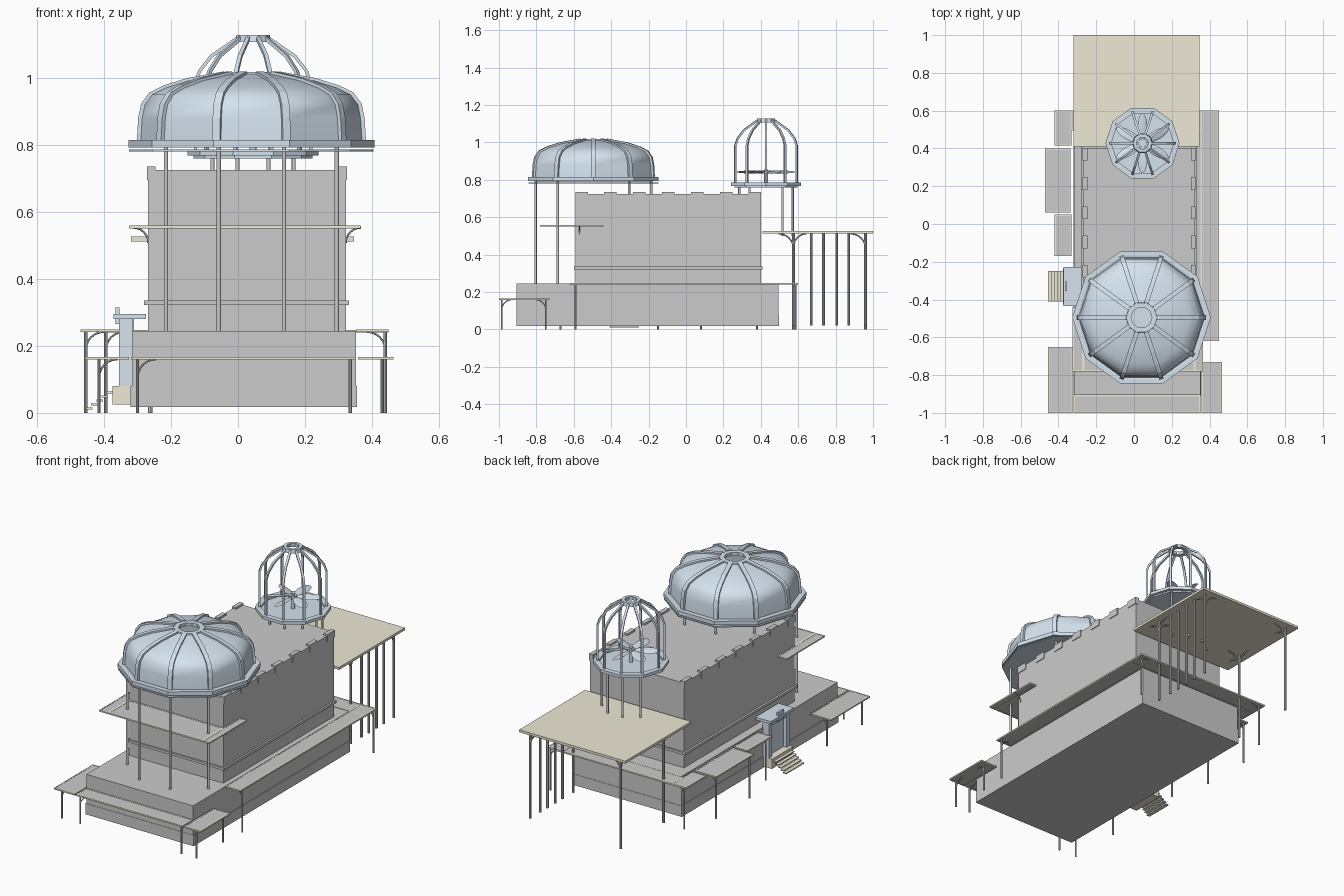
import bpy, bmesh
from math import sin, cos, pi
from mathutils import Vector, Matrix

if "Cube" in bpy.data.objects:
    bpy.data.objects.remove(bpy.data.objects["Cube"])


def material(name, col):
    m = bpy.data.materials.new(name)
    m.diffuse_color = (*col, 1)
    m.use_nodes = True
    m.node_tree.nodes["Principled BSDF"].inputs["Base Color"].default_value = m.diffuse_color
    return m


BLUE = material("pale_blue", (0.66, 0.76, 0.85))
BEIGE = material("beige", (0.85, 0.82, 0.67))


def finish(name, bm, mat=None, smooth=False):
    bmesh.ops.recalc_face_normals(bm, faces=bm.faces)
    me = bpy.data.meshes.new(name)
    bm.to_mesh(me)
    bm.free()
    ob = bpy.data.objects.new(name, me)
    bpy.context.collection.objects.link(ob)
    if mat:
        me.materials.append(mat)
    if smooth:
        bpy.ops.object.select_all(action='DESELECT')
        ob.select_set(True)
        bpy.context.view_layer.objects.active = ob
        bpy.ops.object.shade_smooth_by_angle(angle=0.55)
    return ob


def add_box(bm, x0, x1, y0, y1, z0, z1):
    m = (Matrix.Translation(((x0 + x1) / 2, (y0 + y1) / 2, (z0 + z1) / 2))
         @ Matrix.Diagonal((x1 - x0, y1 - y0, z1 - z0, 1)))
    bmesh.ops.create_cube(bm, size=1, matrix=m)


def boxes(name, dims, mat=None):
    bm = bmesh.new()
    for d in dims:
        add_box(bm, *d)
    return finish(name, bm, mat)


def add_rod(bm, p, q, r, n=8):
    p, q = Vector(p), Vector(q)
    m = Matrix.Translation((p + q) / 2) @ (q - p).to_track_quat('Z', 'Y').to_matrix().to_4x4()
    bmesh.ops.create_cone(bm, cap_ends=True, segments=n, radius1=r, radius2=r,
                          depth=(q - p).length, matrix=m)


def add_bracket(bm, x, y, z, dx, dy, size, r=0.004):
    # quarter arc rising from a leg to the slab above it
    pts = [Vector((x + dx * size * (1 - cos(a)), y + dy * size * (1 - cos(a)),
                   z - size + size * sin(a))) for a in [i * pi / 12 for i in range(7)]]
    for a, b in zip(pts, pts[1:]):
        add_rod(bm, a, b, r, 6)


def revolve(name, c, profile, mat, closed=True, n=10, smooth=False):
    bm = bmesh.new()
    rings = [[bm.verts.new((c[0] + r * cos(2 * pi * i / n), c[1] + r * sin(2 * pi * i / n), z))
              for r, z in profile] for i in range(n)]
    k = len(profile)
    for i in range(n):
        a, b = rings[i], rings[(i + 1) % n]
        for j in range(k if closed else k - 1):
            bm.faces.new((a[j], b[j], b[(j + 1) % k], a[(j + 1) % k]))
    return finish(name, bm, mat, smooth)


def disc(name, c, r, z0, z1, mat, n=10):
    bm = bmesh.new()
    vs = [bm.verts.new((c[0] + r * cos(2 * pi * i / n), c[1] + r * sin(2 * pi * i / n), z0))
          for i in range(n)]
    ext = bmesh.ops.extrude_face_region(bm, geom=[bm.faces.new(vs)])
    bmesh.ops.translate(bm, vec=(0, 0, z1 - z0),
                        verts=[v for v in ext["geom"] if isinstance(v, bmesh.types.BMVert)])
    bm.faces.new(vs) if not any(set(f.verts) == set(vs) for f in bm.faces) else None
    return finish(name, bm, mat)


def ribs(name, c, profile, w, d, mat, n=10):
    bm = bmesh.new()
    for i in range(n):
        a = 2 * pi * i / n
        rad, tan = Vector((cos(a), sin(a), 0)), Vector((-sin(a), cos(a), 0))
        loops = []
        for j, (r, z) in enumerate(profile):
            p, q = profile[max(j - 1, 0)], profile[min(j + 1, len(profile) - 1)]
            nv = Vector((q[1] - p[1], p[0] - q[0])).normalized() * d
            loops.append([bm.verts.new(Vector((c[0], c[1], z + s * nv.y)) + rad * (r + s * nv.x) + tan * t)
                          for s, t in ((-1, -w), (1, -w), (1, w), (-1, w))])
        for u, v in zip(loops, loops[1:]):
            for k in range(4):
                bm.faces.new((u[k], u[(k + 1) % 4], v[(k + 1) % 4], v[k]))
        bm.faces.new(loops[0])
        bm.faces.new(loops[-1])
    return finish(name, bm, mat)


# Main masses
boxes("base_block", [(-0.317, 0.352, -0.905, 0.495, 0.02, 0.245)])
boxes("plinth", [(-0.321, 0.356, -0.907, 0.497, 0.018, 0.08)])
boxes("upper_block", [(-0.268, 0.322, -0.59, 0.40, 0.245, 0.725)])
boxes("wall_band", [(-0.28, 0.332, -0.6, 0.41, 0.322, 0.336)])

# Merlons along the roof edges
dims = []
for i in range(7):
    y = -0.592 + i * 0.1545
    for x in (-0.272, 0.301):
        dims.append((x, x + 0.025, y, y + 0.067, 0.695, 0.735))
boxes("merlons", dims)

# Large dome on columns
C = (0.04, -0.495)
dome = [(0.335, 0.80), (0.33, 0.88), (0.322, 0.92), (0.30, 0.95), (0.26, 0.97),
        (0.19, 0.992), (0.08, 1.012)]
revolve("dome_shell", C, dome + [(r - 0.008, z - 0.008) for r, z in reversed(dome)], BLUE, smooth=True)
ribs("dome_ribs", C, dome, 0.012, 0.008, BLUE)
revolve("dome_collar", C, [(0.32, 0.793), (0.367, 0.793), (0.367, 0.815), (0.345, 0.815), (0.32, 0.81)], BLUE)
revolve("dome_crown", C, [(0.055, 1.0), (0.085, 1.0), (0.082, 1.018), (0.055, 1.018)], BLUE)
disc("dome_floor", C, 0.365, 0.78, 0.786, BLUE)
bm = bmesh.new()
for i in range(10):
    if i % 5:
        a = 2 * pi * i / 10
        p = (C[0] + 0.315 * cos(a), C[1] + 0.325 * sin(a))
        add_rod(bm, (*p, 0.245), (*p, 0.795), 0.0065, 12)
finish("dome_columns", bm, smooth=True)

# Small open cage pavilion
P = (0.045, 0.428)
cage = [(0.172, 0.785), (0.172, 0.985), (0.16, 1.02), (0.125, 1.065), (0.045, 1.12)]
disc("pavilion_floor", P, 0.178, 0.76, 0.774, BLUE)
revolve("pavilion_rim", P, [(0.165, 0.768), (0.196, 0.768), (0.196, 0.785), (0.165, 0.785)], BLUE)
ribs("cage_ribs", P, cage, 0.006, 0.005, BLUE)
revolve("cage_crown", P, [(0.032, 1.108), (0.055, 1.108), (0.05, 1.128), (0.032, 1.128)], BLUE)
bm = bmesh.new()
for i in range(10):
    if i % 5:
        a = 2 * pi * i / 10
        p = (P[0] + 0.15 * cos(a), P[1] + 0.15 * sin(a))
        add_rod(bm, (*p, 0.5), (*p, 0.77), 0.006, 12)
finish("pavilion_columns", bm, smooth=True)

# Flat flower inside the cage
bm = bmesh.new()
for i in range(6):
    m = (Matrix.Translation((*P, 0.842)) @ Matrix.Rotation(pi / 6 + i * pi / 3, 4, 'Z')
         @ Matrix.Translation((0.088, 0, 0)) @ Matrix.Rotation(0.25, 4, 'X') @ Matrix.Diagonal((0.07, 0.026, 0.004, 1)))
    bmesh.ops.create_uvsphere(bm, u_segments=16, v_segments=6, radius=1, matrix=m)
add_rod(bm, (*P, 0.77), (*P, 0.855), 0.01, 12)
add_rod(bm, (*P, 0.834), (*P, 0.85), 0.022, 12)
finish("flower", bm, BLUE, smooth=True)

# Rear deck
boxes("rear_deck", [(-0.32, 0.347, 0.41, 1.0, 0.512, 0.526)], BEIGE)
bm = bmesh.new()
for y in (0.575, 0.67, 0.735, 0.805, 0.87, 0.96):
    add_rod(bm, (0.305, y, 0.02), (0.305, y, 0.515), 0.007)
for y in (0.575, 0.96):
    add_rod(bm, (-0.262, y, 0), (-0.262, y, 0.515), 0.007)
    for x, dx in ((-0.262, 1), (0.305, -1)):
        add_bracket(bm, x, y, 0.512, dx, 0, 0.08)
        add_bracket(bm, x, y, 0.512, 0, -1, 0.08)
        if y < 0.9:
            add_bracket(bm, x, y, 0.512, 0, 1, 0.07)
finish("deck_posts", bm, smooth=True)

# Canopies: grey slab in a beige frame (x0, x1, y0, y1, z)
canopies = [
    (-0.42, -0.33, 0.415, 0.60, 0.245), (-0.47, -0.335, 0.06, 0.40, 0.245),
    (-0.42, -0.33, -0.17, 0.05, 0.245), (0.352, 0.45, -0.62, 0.60, 0.245),
    (-0.42, 0.45, 0.495, 0.60, 0.244),
    (-0.32, 0.352, -1.0, -0.905, 0.163), (-0.455, -0.325, -1.0, -0.65, 0.163),
    (0.358, 0.465, -1.0, -0.73, 0.163),
    (-0.325, -0.268, -0.78, -0.44, 0.555), (-0.268, 0.322, -0.78, -0.59, 0.555),
    (0.322, 0.366, -0.78, -0.44, 0.555)]
slabs, frames = [], []
w = 0.007
for x0, x1, y0, y1, z in canopies:
    slabs.append((x0 + w, x1 - w, y0 + w, y1 - w, z - 0.002, z + 0.003))
    frames += [(x0, x1, y0, y0 + w, z - 0.004, z + 0.004), (x0, x1, y1 - w, y1, z - 0.004, z + 0.004),
               (x0, x0 + w, y0, y1, z - 0.004, z + 0.004), (x1 - w, x1, y0, y1, z - 0.004, z + 0.004)]
boxes("canopy_slabs", slabs)
boxes("canopy_frames", frames, BEIGE)

# Canopy legs with brackets (x, y, top, bracket direction)
legs = [(-0.395, 0.58, 0.245, 1, 0), (-0.455, 0.08, 0.245, 1, 0), (-0.455, 0.38, 0.245, 1, 0),
        (-0.395, -0.15, 0.245, 1, 0), (0.44, -0.59, 0.245, -1, 0), (0.44, 0.585, 0.245, -1, 0),
        (-0.30, -0.985, 0.163, 1, 0), (0.335, -0.985, 0.163, 0, 1),
        (-0.415, -0.985, 0.163, 0, 1), (-0.415, -0.67, 0.163, 1, 0),
        (0.43, -0.985, 0.163, 0, 1), (0.43, -0.75, 0.163, 0, -1)]
bm = bmesh.new()
for x, y, z, dx, dy in legs:
    add_rod(bm, (x, y, 0), (x, y, z - 0.002), 0.005)
    add_bracket(bm, x, y, z - 0.003, dx, dy, 0.055, 0.003)
for x, dx in ((-0.268, -1), (0.322, 1)):
    add_bracket(bm, x, -0.57, 0.553, dx, 0, 0.045, 0.003)
finish("canopy_legs", bm, smooth=True)

# Side doorway: jambs, door, cornice, crest
boxes("doorway", [
    (-0.335, -0.31, -0.41, -0.25, 0.08, 0.28),
    (-0.355, -0.315, -0.425, -0.395, 0.08, 0.28), (-0.355, -0.315, -0.265, -0.235, 0.08, 0.28),
    (-0.35, -0.315, -0.41, -0.25, 0.25, 0.28),
    (-0.372, -0.275, -0.435, -0.228, 0.28, 0.295),
    (-0.366, -0.354, -0.355, -0.305, 0.265, 0.315)], BLUE)

# Door landing and steps
boxes("landing", [(-0.375, -0.315, -0.425, -0.235, 0.025, 0.08)], BEIGE)
boxes("steps", [(-0.392 - i * 0.0155, -0.372 - i * 0.0155, -0.41, -0.25,
                 0.058 - i * 0.012, 0.064 - i * 0.012) for i in range(5)], BEIGE)
